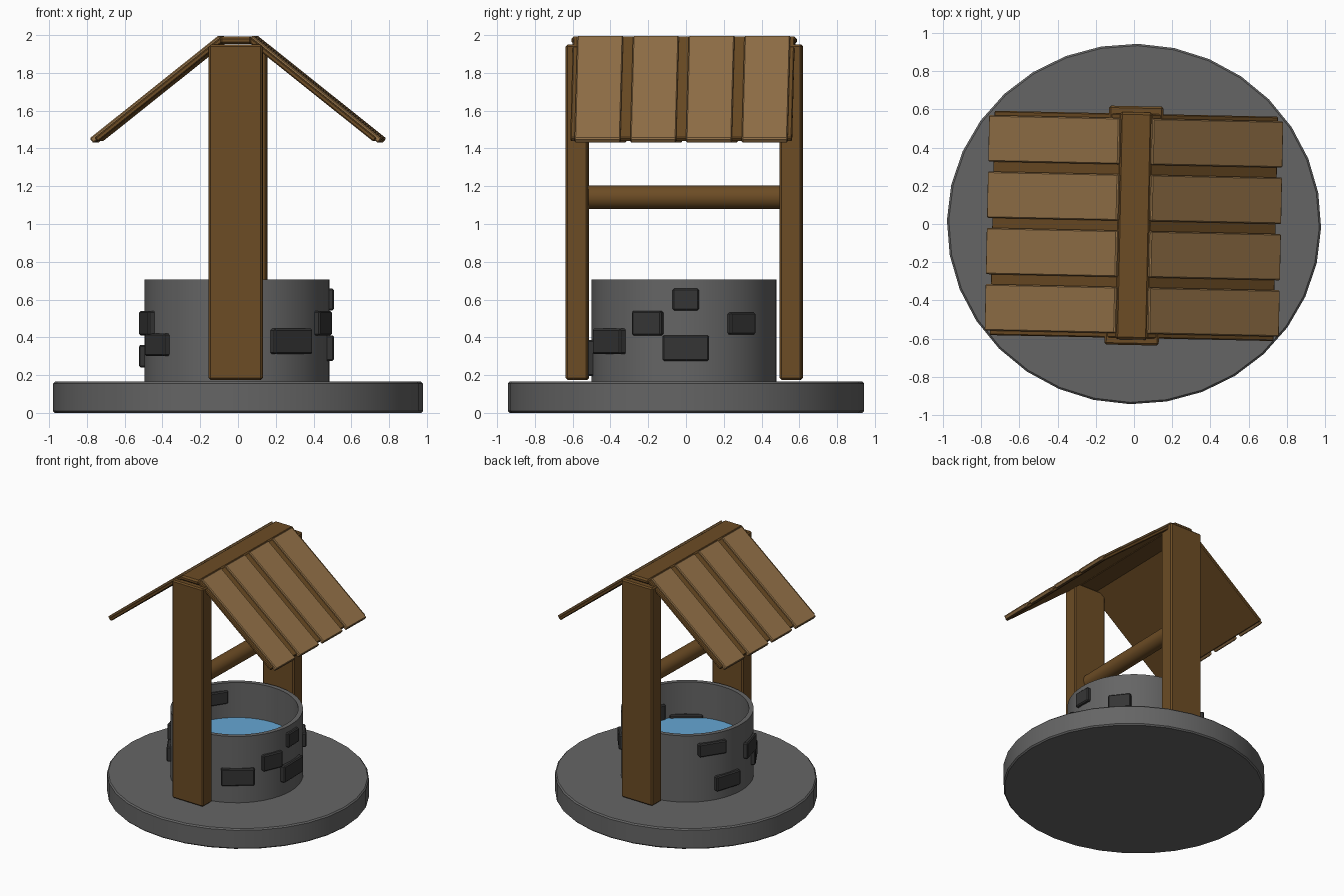
import bpy, bmesh, math
from mathutils import Matrix, Vector

cube = bpy.data.objects.get("Cube")
if cube:
    bpy.data.objects.remove(cube, do_unlink=True)


def material(name, rgb):
    m = bpy.data.materials.new(name)
    m.use_nodes = True
    color = (*rgb, 1.0)
    m.diffuse_color = color
    m.node_tree.nodes["Principled BSDF"].inputs["Base Color"].default_value = color
    return m


GREY = material("grey stone", (0.13, 0.13, 0.13))
DARK = material("dark stone", (0.035, 0.035, 0.035))
TIMBER = material("dark timber", (0.15, 0.072, 0.018))
PLANK = material("light plank", (0.30, 0.17, 0.065))
WATER = material("blue water", (0.13, 0.38, 0.65))

T, S = Matrix.Translation, Matrix.Diagonal
YAW = Matrix.Rotation(math.radians(-1.2), 4, 'Z')


def finish(name, bm, mat, smooth=False):
    bmesh.ops.recalc_face_normals(bm, faces=bm.faces)
    me = bpy.data.meshes.new(name)
    bm.to_mesh(me)
    bm.free()
    me.materials.append(mat)
    ob = bpy.data.objects.new(name, me)
    bpy.context.collection.objects.link(ob)
    if smooth:
        bpy.ops.object.select_all(action='DESELECT')
        ob.select_set(True)
        bpy.context.view_layer.objects.active = ob
        bpy.ops.object.shade_smooth_by_angle(angle=math.radians(30))
    return ob


def boxes(name, items, mat, bevel):
    """One object from several bevelled boxes, each a (matrix, size) pair."""
    bm = bmesh.new()
    for matrix, size in items:
        part = bmesh.new()
        bmesh.ops.create_cube(part, size=1, matrix=S((*size, 1)))
        bmesh.ops.bevel(part, geom=part.edges[:], offset=bevel, segments=1, affect='EDGES')
        part.transform(matrix)
        me = bpy.data.meshes.new("temp")
        part.to_mesh(me)
        part.free()
        bm.from_mesh(me)
        bpy.data.meshes.remove(me)
    return finish(name, bm, mat)


def lathe(name, profile, steps, matrix, mat):
    """Turn a closed (radius, height) profile around z."""
    bm = bmesh.new()
    verts = [bm.verts.new((r, 0, z)) for r, z in profile]
    edges = [bm.edges.new((a, b)) for a, b in zip(verts, verts[1:])]
    bmesh.ops.spin(bm, geom=verts + edges, cent=(0, 0, 0), axis=(0, 0, 1),
                   angle=math.tau, steps=steps)
    bmesh.ops.remove_doubles(bm, verts=bm.verts, dist=1e-4)
    bm.transform(matrix)
    return finish(name, bm, mat, True)


# Round base slab, slightly oval
lathe("base_slab", [(0, 0), (0.97, 0), (0.98, 0.01), (0.98, 0.155), (0.97, 0.165), (0, 0.165)],
      32, YAW @ S((1, 0.963, 1, 1)), GREY)

# Well wall and water
centre = T((-0.005, -0.01, 0))
lathe("well_wall", [(0.455, 0.16), (0.49, 0.16), (0.49, 0.705), (0.455, 0.705), (0.455, 0.16)],
      48, centre, GREY)
lathe("water", [(0, 0.38), (0.458, 0.38), (0.458, 0.42), (0, 0.42)], 48, centre, WATER)

# Stones through the wall: angle, height, width, tallness
stones = [(1, 0.60, 0.14, 0.115), (-23, 0.475, 0.17, 0.13), (1, 0.343, 0.245, 0.135),
          (38, 0.473, 0.17, 0.115), (-54, 0.378, 0.25, 0.135), (-92, 0.29, 0.2, 0.19),
          (211, 0.36, 0.2, 0.12), (195, 0.475, 0.2, 0.13), (162, 0.30, 0.22, 0.12),
          (147, 0.59, 0.22, 0.105)]
boxes("wall_stones",
      [(centre @ Matrix.Rotation(math.radians(a), 4, 'Z') @ T((0.472, 0, z)), (0.08, w, h))
       for a, z, w, h in stones], DARK, 0.008)

# Posts and winding beam
for name, y in (("front_post", -0.575), ("back_post", 0.558)):
    boxes(name, [(YAW @ T((0, y, 1.0625)), (0.285, 0.118, 1.775))], TIMBER, 0.01)
bm = bmesh.new()
bmesh.ops.create_cone(bm, cap_ends=True, segments=32, radius1=0.063, radius2=0.063, depth=1.08,
                      matrix=YAW @ T((0, -0.01, 1.142)) @ Matrix.Rotation(math.pi / 2, 4, 'X'))
finish("winding_beam", bm, TIMBER, True)

# Roof: on each side a backing board with four raised planks
PITCH = math.radians(38.6)
LENGTH = 0.875
backing, planks = [], []
for turn in (0, math.pi):
    side = Matrix.Rotation(turn, 4, 'Z')
    slope = YAW @ T((0, -0.01, 0)) @ side @ T((0.09, 0, 1.999)) @ Matrix.Rotation(PITCH, 4, 'Y')
    backing.append((slope @ T((LENGTH / 2 - 0.012, 0, -0.028)), (LENGTH - 0.024, 1.175, 0.026)))
    for i in range(4):
        planks.append((slope @ T((LENGTH / 2, (i - 1.5) * 0.295, -0.016)), (LENGTH, 0.243, 0.032)))
boxes("roof_backing", backing, TIMBER, 0.006)
boxes("roof_planks", planks, PLANK, 0.006)

# Flat ridge board
boxes("ridge_board", [(YAW @ T((0, -0.01, 1.972)), (0.17, 1.19, 0.04))], TIMBER, 0.012)
